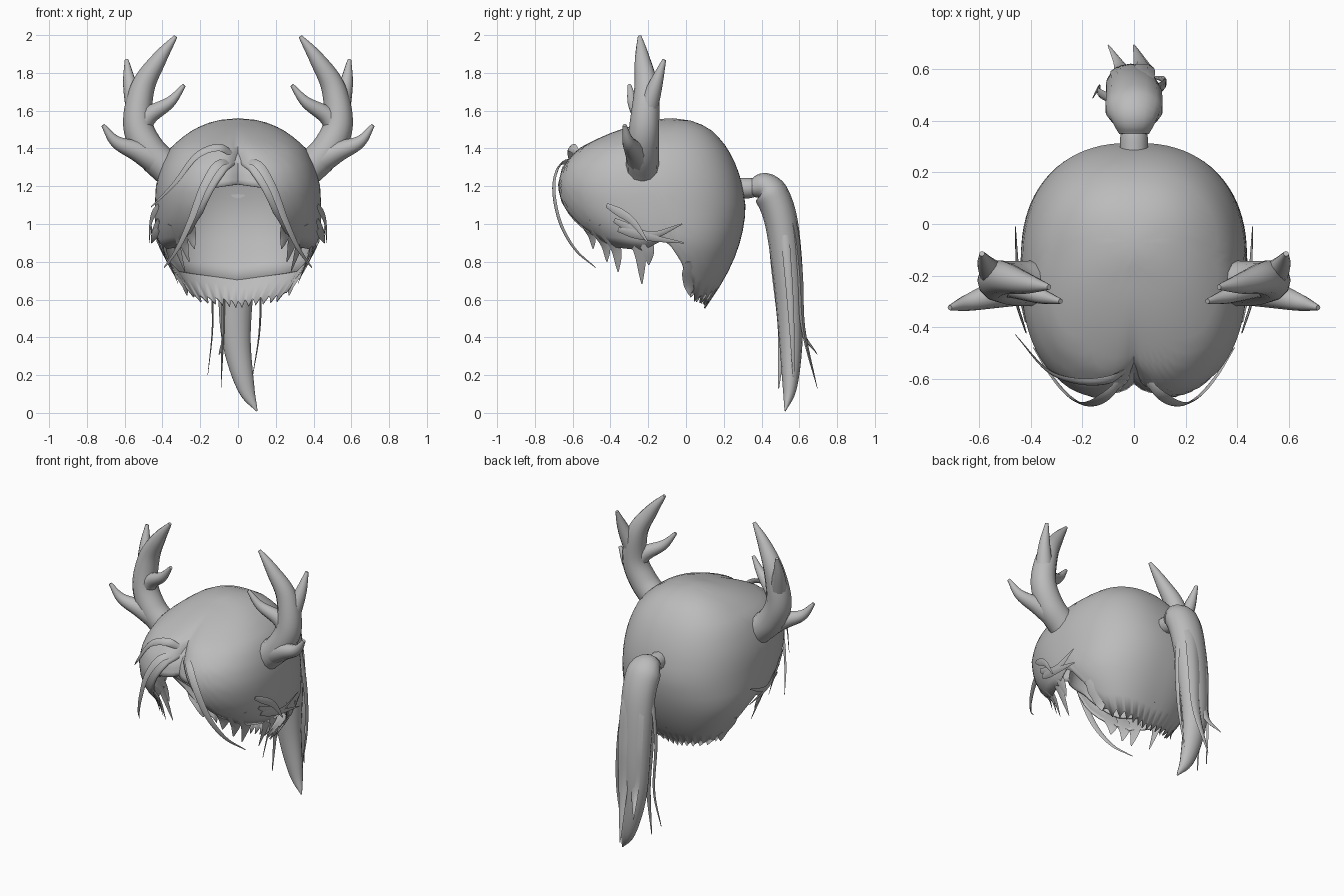
import bpy, bmesh, math
from mathutils import Vector

if "Cube" in bpy.data.objects:
    bpy.data.objects.remove(bpy.data.objects["Cube"], do_unlink=True)

grey = bpy.data.materials.new("plain_grey")
grey.use_nodes = True
grey.diffuse_color = (0.5, 0.5, 0.5, 1)
grey.node_tree.nodes["Principled BSDF"].inputs["Base Color"].default_value = (0.5, 0.5, 0.5, 1)


def finish(name, bm):
    me = bpy.data.meshes.new(name)
    bm.to_mesh(me)
    bm.free()
    me.materials.append(grey)
    ob = bpy.data.objects.new(name, me)
    bpy.context.collection.objects.link(ob)
    bpy.ops.object.select_all(action='DESELECT')
    ob.select_set(True)
    bpy.context.view_layer.objects.active = ob
    bpy.ops.object.shade_smooth_by_angle(angle=math.radians(50))
    return ob


def lookup(table, x):
    """Interpolate rows (key, values...) with ascending keys."""
    for a, b in zip(table, table[1:]):
        if x <= b[0]:
            f = max(0, (x - a[0]) / (b[0] - a[0]))
            return [p + (q - p) * f for p, q in zip(a[1:], b[1:])]
    return table[-1][1:]


# Head of hair: height, half width, front y, back y
TOP = 1.56
SECTIONS = [(1.56, 0, -.07, -.07), (1.54, .14, -.2, .05), (1.5, .235, -.35, .13),
            (1.4, .36, -.58, .22), (1.3, .41, -.675, .27), (1.2, .435, -.7, .30),
            (1.1, .44, -.68, .315), (1.0, .44, -.62, .31), (.9, .43, -.51, .285),
            (.8, .38, -.4, .25), (.7, .31, -.3, .2), (.55, .21, -.22, .1)]
DOME = [(math.sqrt(TOP - z), w, yf, yb) for z, w, yf, yb in SECTIONS]
# Hem height by degrees away from the front
HEM = [(0, 1.33), (8, 1.28), (15, 1.18), (22, 1.06), (32, .96), (45, .88), (72, .86),
       (85, .9), (91, .92), (96, .84), (101, .7), (112, .63), (180, .59)]
INNER_HEM = [(0, 1.23), (18, 1.21), (40, 1.04), (90, .95), (110, .77), (180, .72)]


def shell_point(degrees, z, scale=1.0, cleft=.22):
    """Point on the dome; the front is cleft into two lobes."""
    w, yf, yb = lookup(DOME, math.sqrt(max(0, TOP - z)))
    centre, depth = (yf + yb) / 2, (yb - yf) / 2
    a = math.radians(degrees)
    dx, dy = math.sin(a), -math.cos(a)
    n = 2.4
    r = 0 if w < 1e-4 else ((abs(dx) / w) ** n + (abs(dy) / depth) ** n) ** (-1 / n)
    away = min(degrees % 360, -degrees % 360)
    r *= 1 - cleft * min(1, max(0, (1.52 - z) / .2)) * math.exp(-away / 6)
    return Vector((dx * r * scale, centre + dy * r * scale, z))


def hair_shell(name, hem, scale, drop, jag, cleft):
    bm = bmesh.new()
    cols, rows = 96, 18
    shift = Vector((0, 0, -drop))
    crown = bm.verts.new(shell_point(0, TOP) + shift)
    rings = []
    for j in range(1, rows + 1):
        ring = []
        for i in range(cols):
            away = min(i, cols - i) * 360 / cols
            low = lookup(hem, away)[0]
            if j == rows and away > 100:
                low -= jag * (0, 1, .4)[i % 3]
            z = TOP - (TOP - low) * (j / rows) ** 1.5
            ring.append(bm.verts.new(shell_point(i * 360 / cols, z, scale, cleft) + shift))
        rings.append(ring)
    for i in range(cols):
        k = (i + 1) % cols
        bm.faces.new((crown, rings[0][i], rings[0][k]))
        for up, dn in zip(rings, rings[1:]):
            bm.faces.new((up[i], dn[i], dn[k], up[k]))
    mod = finish(name, bm).modifiers.new("thickness", 'SOLIDIFY')
    mod.thickness, mod.offset = .008, -1


hair_shell("hair_shell", HEM, 1.0, 0, .04, .22)
hair_shell("inner_scalp", INNER_HEM, .95, .02, 0, .1)


def sweep(name, path, radius, power, start=1.0, flat=1.0, sides=10, ref=None, tip=.003):
    """Smooth tapered lock along a path; flat squashes it along ref."""
    p = [Vector(q) for q in path]
    p = [2 * p[0] - p[1]] + p + [2 * p[-1] - p[-2]]
    steps, count = 7, (len(p) - 3) * 7
    pts = []
    for n in range(count + 1):
        k = min(n // steps, len(p) - 4)
        t = n / steps - k
        a, b, c, d = p[k:k + 4]
        pts.append(.5 * (2 * b + (c - a) * t + (2 * a - 5 * b + 4 * c - d) * t * t
                         + (3 * b - a - 3 * c + d) * t ** 3))
    bm = bmesh.new()
    rings = []
    for n, co in enumerate(pts):
        t = n / count
        r = tip + (radius - tip) * (1 - t ** power) * min(1, start + 2.5 * t)
        tangent = (pts[min(n + 1, count)] - pts[max(n - 1, 0)]).normalized()
        out = Vector(ref) if ref else co - Vector((0, -.18, 1.1))
        side = tangent.cross(out).normalized()
        out = side.cross(tangent)
        rings.append([bm.verts.new(co + r * (math.cos(u) * side + flat * math.sin(u) * out))
                      for u in (math.tau * i / sides for i in range(sides))])
    for a, b in zip(rings, rings[1:]):
        for i in range(sides):
            j = (i + 1) % sides
            bm.faces.new((a[i], a[j], b[j], b[i]))
    bm.faces.new(rings[0])
    bm.faces.new(rings[-1])
    bmesh.ops.recalc_face_normals(bm, faces=bm.faces)
    finish(name, bm)


# Antler parts: name, radius, taper power, path
ANTLER = [
    ("beam", .088, 2.3, [(.37, -.23, 1.29), (.47, -.23, 1.39), (.53, -.22, 1.53),
                         (.505, -.21, 1.72), (.42, -.23, 1.87), (.33, -.245, 1.993)]),
    ("lower_tine", .084, .9, [(.43, -.235, 1.34), (.53, -.27, 1.385), (.645, -.305, 1.435),
                              (.715, -.325, 1.523)]),
    ("outer_tine", .06, 1.1, [(.53, -.215, 1.58), (.572, -.16, 1.74), (.59, -.115, 1.87)]),
    ("inner_tine", .065, 1.1, [(.53, -.22, 1.5), (.47, -.24, 1.575), (.36, -.28, 1.645),
                               (.285, -.3, 1.735)])]
# Locks on both sides: name, radius, path
LOCKS = [
    ("bang_lock", .026, [(.01, -.56, 1.325), (.1, -.66, 1.32), (.18, -.7, 1.2),
                         (.25, -.67, 1.02), (.32, -.59, .87), (.39, -.48, .77)]),
    ("upper_flick", .028, [(.42, -.38, 1.02), (.45, -.2, .94), (.46, -.02, 1.0)]),
    ("lower_flick", .026, [(.42, -.36, .97), (.45, -.2, .93), (.46, -.01, .9)]),
    ("outer_wisp", .025, [(.42, -.42, 1.1), (.46, -.29, 1.02), (.47, -.2, .9)])]
# Tufts hanging from the hem: degrees from the front, length
TUFTS = [(34, .08), (42, .1), (50, .13), (69, .18), (76, .09), (104, .06)]

for word, s in (("left", 1), ("right", -1)):
    for part, radius, power, path in ANTLER:
        sweep(f"{word}_antler_{part}", [(s * x, y, z) for x, y, z in path],
              radius, power, sides=12, ref=(0, 1, 0), tip=.01)
    for part, radius, path in LOCKS:
        sweep(f"{word}_{part}", [(s * x, y, z) for x, y, z in path], radius, 2, .4, .2, 6)
    for n, (degrees, length) in enumerate(TUFTS, 1):
        z = lookup(HEM, degrees)[0]
        root = shell_point(s * degrees, z + .12, .99)
        edge = shell_point(s * degrees, z, .99)
        end = Vector((edge.x * (1 - length), edge.y * (1 - length * .3), z - length))
        sweep(f"{word}_hem_tuft_{n}", [root, edge, end], .045, 2, .5, .15, 6)

# Loose strand swept over the right brow
sweep("brow_strand", [(-.02, -.56, 1.36), (-.1, -.605, 1.405), (-.22, -.61, 1.36),
                      (-.34, -.565, 1.21), (-.46, -.43, 1.09)], .026, 2, .5, .4, 6)

# Ponytail: tie, main lock and loose strands
sweep("ponytail_tie", [(0, .27, 1.19), (0, .33, 1.19), (0, .41, 1.195)],
      .055, 6, sides=12, ref=(1, 0, 0))
sweep("ponytail", [(0, .35, 1.195), (0, .43, 1.185), (0, .5, 1.03), (-.01, .54, .72),
                   (-.01, .555, .4), (.04, .55, .14), (.1, .525, .01)],
      .092, 2.8, .5, 1.25, 14, (1, 0, 0))
# Strand rows: sideways and backward offset, tip x, tip y, tip height, radius
STRANDS = [(.03, .07, 0, .695, .13, .06), (-.05, .06, -.1, .695, .31, .05),
           (-.08, -.04, -.09, .49, .13, .045), (-.135, -.02, -.16, .49, .2, .02),
           (.115, .01, .075, .57, .18, .024)]
for n, (dx, dy, tx, ty, tz, radius) in enumerate(STRANDS, 1):
    sweep(f"ponytail_strand_{n}",
          [(dx * .4, .43, 1.2), (dx * .7, .5 + dy * .8, 1.03), (dx, .53 + dy, .75),
           (dx, .55 + dy, .45), (tx, ty, tz)],
          radius, 2.5, .5, .4, 6, (0, 1, 0) if dy > .05 else (1, 0, 0))
